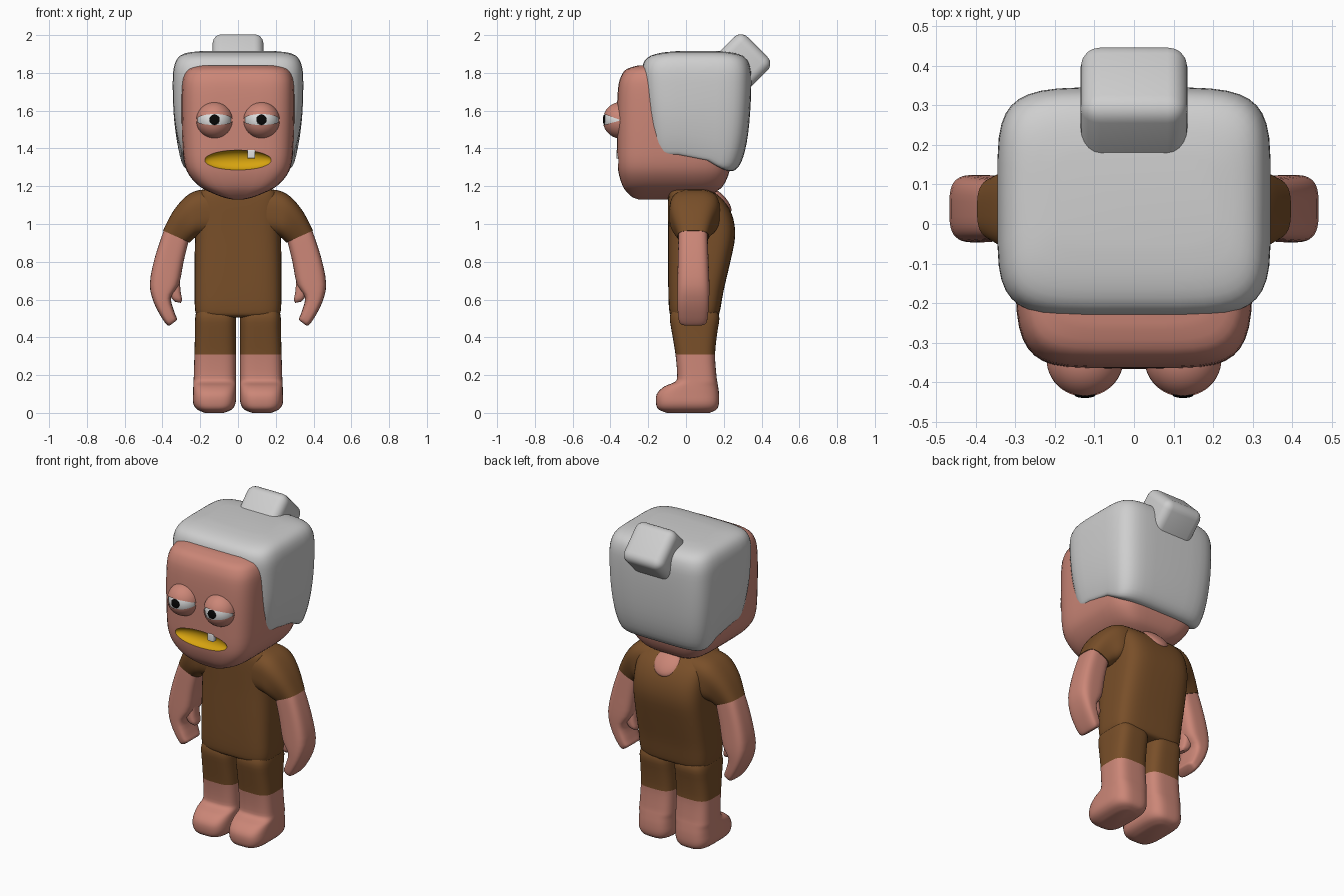
import bpy, bmesh, math
from mathutils import Matrix, Vector

if "Cube" in bpy.data.objects:
    bpy.data.objects.remove(bpy.data.objects["Cube"])


def material(name, rgb):
    m = bpy.data.materials.new(name)
    m.diffuse_color = (*rgb, 1)
    m.use_nodes = True
    m.node_tree.nodes["Principled BSDF"].inputs["Base Color"].default_value = m.diffuse_color
    return m


SKIN = material("skin", (0.60, 0.24, 0.185))
BROWN = material("brown cloth", (0.19, 0.078, 0.022))
HAIR = material("pale grey hair", (0.62, 0.62, 0.62))
WHITE = material("white", (0.75, 0.75, 0.75))
BLACK = material("black", (0.002, 0.002, 0.002))
YELLOW = material("mouth yellow", (0.68, 0.37, 0.005))


def finish(bm, name, mats, angle=40):
    """Turn a bmesh into a smooth-shaded object."""
    bmesh.ops.recalc_face_normals(bm, faces=bm.faces)
    me = bpy.data.meshes.new(name)
    bm.to_mesh(me)
    bm.free()
    for m in mats:
        me.materials.append(m)
    ob = bpy.data.objects.new(name, me)
    bpy.context.collection.objects.link(ob)
    smooth(ob, angle)
    return ob


def smooth(ob, angle=40):
    bpy.ops.object.select_all(action='DESELECT')
    ob.select_set(True)
    bpy.context.view_layer.objects.active = ob
    bpy.ops.object.shade_smooth_by_angle(angle=math.radians(angle))


def spline(rows, steps):
    """Catmull-Rom interpolation between section rows."""
    out = []
    for i in range(len(rows) - 1):
        a, b, c, d = (rows[max(i - 1, 0)], rows[i], rows[i + 1],
                      rows[min(i + 2, len(rows) - 1)])
        for k in range(steps):
            t = k / steps
            out.append([0.5 * (2*q + (r-p)*t + (2*p-5*q+4*r-s)*t*t + (3*q-p-3*r+s)*t**3)
                        for p, q, r, s in zip(a, b, c, d)])
    return out + [list(rows[-1])]


def loft(name, rows, mats, power=4, side=1, sides=40, steps=3, deform=None, paint=None):
    """Rounded-rectangle sections; each row is x0, z0, x1, z1, y0, y1."""
    bm = bmesh.new()
    rings = []
    for x0, z0, x1, z1, y0, y1 in spline(rows, steps):
        ring = []
        for k in range(sides):
            t = 2 * math.pi * (k + 0.5) / sides
            c, s = math.cos(t), math.sin(t)
            u = 0.5 + 0.5 * math.copysign(abs(c) ** (2 / power), c)
            v = 0.5 + 0.5 * math.copysign(abs(s) ** (2 / power), s)
            co = Vector((side * (x0 + (x1 - x0) * u), y0 + (y1 - y0) * v, z0 + (z1 - z0) * u))
            ring.append(bm.verts.new(deform(co) if deform else co))
        rings.append(ring)
    for a, b in zip(rings, rings[1:]):
        for k in range(sides):
            j = (k + 1) % sides
            bm.faces.new((a[k], a[j], b[j], b[k]))
    bm.faces.new(rings[0])
    bm.faces.new(rings[-1])
    if paint:
        for f in bm.faces:
            f.material_index = paint(f.calc_center_median())
    return finish(bm, name, mats)


def upright(rows):
    """z, half width, y0, y1 -> full symmetric rows."""
    return [(-w, z, w, z, y0, y1) for z, w, y0, y1 in rows]


def ball(name, loc, scale, mat, rot=None, segments=32, rings=20):
    bm = bmesh.new()
    bmesh.ops.create_uvsphere(bm, u_segments=segments, v_segments=rings, radius=1)
    m = Matrix.Translation(loc) @ (rot or Matrix()) @ Matrix.Diagonal((*scale, 1))
    bm.transform(m)
    return finish(bm, name, [mat])


def rounded_box(name, loc, half, radius, mat, tilt=0):
    bm = bmesh.new()
    bmesh.ops.create_cube(bm, size=2)
    bm.transform(Matrix.Diagonal((*half, 1)))
    bmesh.ops.bevel(bm, geom=bm.edges[:], offset=radius, segments=5, profile=0.5, affect='EDGES')
    bm.transform(Matrix.Translation(loc) @ Matrix.Rotation(tilt, 4, 'X'))
    return finish(bm, name, [mat])


# Head, with the mouth hollow cut into the face
head = loft("head", upright([
    (1.13, 0.03, -0.25, 0.07), (1.14, 0.075, -0.28, 0.10), (1.165, 0.14, -0.31, 0.15),
    (1.20, 0.205, -0.335, 0.195), (1.26, 0.26, -0.355, 0.225), (1.33, 0.286, -0.364, 0.24),
    (1.45, 0.296, -0.366, 0.27), (1.60, 0.30, -0.366, 0.29), (1.72, 0.299, -0.36, 0.29),
    (1.78, 0.29, -0.345, 0.28), (1.82, 0.265, -0.315, 0.25), (1.84, 0.21, -0.25, 0.2)]),
    [SKIN, YELLOW], power=5)
cutter = ball("mouth_cutter", (0, -0.368, 1.338), (0.18, 0.05, 0.053), SKIN, segments=40)
cutter.data.materials.append(YELLOW)
for p in cutter.data.polygons:
    p.material_index = 1
cut = head.modifiers.new("mouth", 'BOOLEAN')
cut.operation, cut.solver, cut.object = 'DIFFERENCE', 'EXACT', cutter
bpy.context.view_layer.objects.active = head
bpy.ops.object.modifier_apply(modifier=cut.name)
bpy.data.objects.remove(cutter)
smooth(head, 35)
rounded_box("tooth", (0.07, -0.355, 1.37), (0.021, 0.014, 0.023), 0.005, WHITE)


# Hair cap, hanging lower at the back, and the bun
def hang(co):
    t = min(max((co.y - 0.03) / 0.22, 0), 1)
    w = min(max((1.62 - co.z) / 0.25, 0), 1)
    co.z -= 0.085 * t * t * (3 - 2 * t) * w
    return co


loft("hair", upright([
    (1.362, 0.27, -0.15, 0.22), (1.368, 0.292, -0.18, 0.255), (1.40, 0.306, -0.197, 0.292),
    (1.48, 0.326, -0.208, 0.322), (1.60, 0.342, -0.222, 0.34), (1.75, 0.346, -0.234, 0.346),
    (1.83, 0.34, -0.232, 0.34), (1.88, 0.318, -0.205, 0.315), (1.905, 0.275, -0.14, 0.26),
    (1.915, 0.2, -0.05, 0.18)]), [HAIR], power=5, deform=hang)
rounded_box("hair_bun", (0, 0.287, 1.845), (0.135, 0.125, 0.13), 0.05, HAIR, math.radians(-45))

# Eyes: white ball, black pupil and a skin lid shell with a slit
for s, tag in ((1, "left"), (-1, "right")):
    centre = Vector((s * 0.124, -0.343, 1.549))
    ball(tag + "_eyeball", centre, (0.091,) * 3, WHITE)
    ball(tag + "_pupil", centre + Vector((0, -0.089, 0.003)), (0.027, 0.008, 0.027), BLACK)
    bm = bmesh.new()
    bmesh.ops.create_uvsphere(bm, u_segments=72, v_segments=24, radius=0.097)
    bm.transform(Matrix.Rotation(math.pi / 2, 4, 'Y'))
    slit = [f for f in bm.faces
            if -15 < math.degrees(math.atan2(f.calc_center_median().z,
                                             -f.calc_center_median().y)) < 20]
    bmesh.ops.delete(bm, geom=slit, context='FACES')
    bm.transform(Matrix.Translation(centre))
    finish(bm, tag + "_eyelids", [SKIN])

# Shirt body and the bare patch at the nape
loft("shirt", upright([
    (0.505, 0.17, -0.05, 0.14), (0.515, 0.215, -0.08, 0.17), (0.55, 0.228, -0.09, 0.182),
    (0.65, 0.23, -0.094, 0.20), (0.80, 0.23, -0.095, 0.235), (0.93, 0.228, -0.095, 0.26),
    (1.03, 0.226, -0.096, 0.25), (1.11, 0.222, -0.096, 0.212), (1.16, 0.205, -0.092, 0.16),
    (1.18, 0.18, -0.08, 0.12), (1.19, 0.13, -0.05, 0.07)]), [BROWN], power=4)
ball("nape", (0, 0.178, 1.125), (0.085, 0.085, 0.032), SKIN, Matrix.Rotation(math.radians(-47), 4, 'X'))

for s, tag in ((1, "left"), (-1, "right")):
    # Sleeve
    loft(tag + "_sleeve", [
        (0.10, 0.94, 0.10, 1.185, -0.085, 0.18), (0.20, 0.935, 0.205, 1.18, -0.088, 0.18),
        (0.228, 0.927, 0.275, 1.147, -0.086, 0.17), (0.24, 0.917, 0.344, 1.067, -0.07, 0.145),
        (0.256, 0.902, 0.397, 0.965, -0.044, 0.12)], [BROWN], power=3, side=s)
    # Arm with a flat mitten hand
    loft(tag + "_arm", [
        (0.245, 0.95, 0.36, 1.02, -0.035, 0.11), (0.262, 0.905, 0.391, 0.97, -0.04, 0.114),
        (0.288, 0.80, 0.441, 0.82, -0.043, 0.119), (0.312, 0.68, 0.467, 0.68, -0.046, 0.124),
        (0.355, 0.61, 0.446, 0.585, -0.046, 0.122), (0.335, 0.53, 0.405, 0.505, -0.042, 0.116),
        (0.323, 0.50, 0.376, 0.466, -0.034, 0.108), (0.327, 0.488, 0.362, 0.462, -0.015, 0.09)],
        [SKIN], power=3.5, side=s)
    loft(tag + "_thumb", [
        (0.308, 0.70, 0.39, 0.69, -0.005, 0.08), (0.303, 0.64, 0.365, 0.635, -0.005, 0.08),
        (0.296, 0.60, 0.348, 0.602, 0.0, 0.075), (0.303, 0.582, 0.332, 0.588, 0.015, 0.06)],
        [SKIN], power=3, side=s, sides=24)
    # Leg and foot in one piece, trouser cloth above the shin
    leg = [(0.54, 0.02, 0.22, -0.075, 0.165), (0.50, 0.010, 0.227, -0.086, 0.177),
           (0.42, 0.010, 0.228, -0.074, 0.165), (0.31, 0.010, 0.231, -0.056, 0.154),
           (0.20, 0.010, 0.234, -0.047, 0.161), (0.165, 0.010, 0.236, -0.058, 0.166),
           (0.14, 0.010, 0.237, -0.115, 0.170), (0.10, 0.010, 0.238, -0.155, 0.175),
           (0.05, 0.013, 0.237, -0.159, 0.175), (0.018, 0.033, 0.217, -0.145, 0.162),
           (0.0, 0.075, 0.175, -0.10, 0.125)]
    loft(tag + "_leg", [(x0, z, x1, z, y0, y1) for z, x0, x1, y0, y1 in leg],
         [SKIN, BROWN], power=3.5, side=s, paint=lambda c: int(c.z > 0.31))
